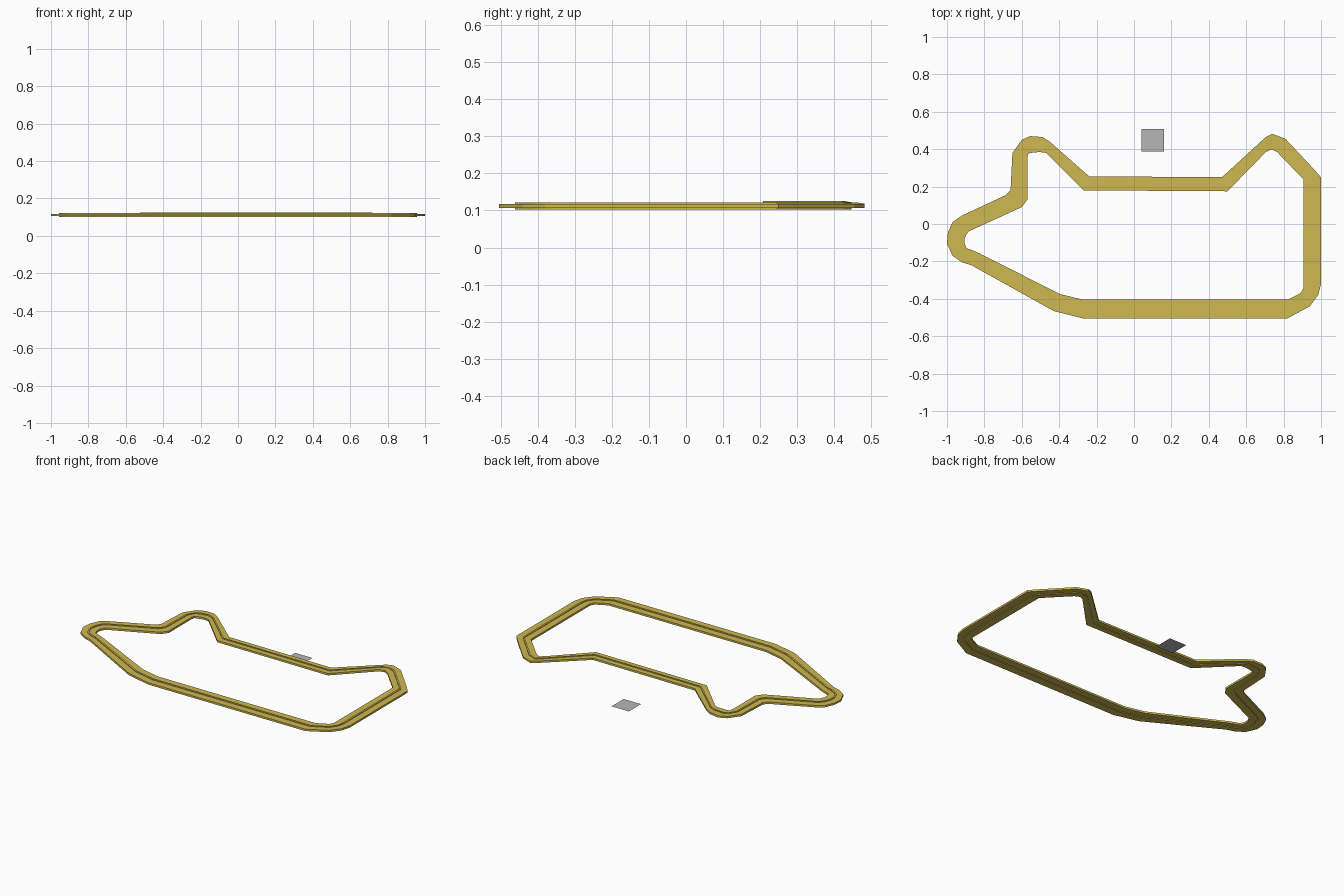
import bpy, bmesh

if "Cube" in bpy.data.objects:
    bpy.data.objects.remove(bpy.data.objects["Cube"])

# Stations around the circuit: outer x, outer y, inner x, inner y
STATIONS = [
    (-.27, -.505, -.27, -.405), (.82, -.505, .82, -.405),
    (.94, -.44, .89, -.37), (.985, -.38, .905, -.345),
    (1, -.32, .905, -.315), (1, .25, .905, .24),
    (.965, .29, .885, .26), (.81, .455, .765, .385),
    (.74, .482, .735, .40), (.705, .465, .705, .385),
    (.47, .25, .50, .175), (-.24, .255, -.27, .18),
    (-.45, .44, -.47, .38), (-.49, .465, -.505, .385),
    (-.555, .47, -.555, .38), (-.60, .45, -.565, .375),
    (-.65, .38, -.57, .355), (-.66, .18, -.57, .13),
    (-.685, .155, -.60, .09), (-.92, .045, -.885, -.04),
    (-.97, .01, -.895, -.055), (-.995, -.045, -.905, -.075),
    (-1, -.105, -.905, -.105), (-.97, -.17, -.895, -.13),
    (-.92, -.205, -.865, -.14), (-.87, -.22, -.83, -.155),
    (-.43, -.465, -.395, -.375),
]

# Cross-section: fraction across the width, height (slab with a low central rib)
HALF = [(0, .118), (.44, .118), (.44, .122), (.56, .122), (.56, .118), (1, .118)]
PROFILE = HALF + [(t, .224 - z) for t, z in reversed(HALF)]


def material(name, rgb):
    mat = bpy.data.materials.new(name)
    mat.diffuse_color = (*rgb, 1)
    mat.use_nodes = True
    mat.node_tree.nodes["Principled BSDF"].inputs["Base Color"].default_value = mat.diffuse_color
    return mat


def finish(bm, name, mat):
    mesh = bpy.data.meshes.new(name)
    bm.to_mesh(mesh)
    bm.free()
    mesh.materials.append(mat)
    obj = bpy.data.objects.new(name, mesh)
    bpy.context.collection.objects.link(obj)
    return obj


gold = material("gold", (.62, .48, .082))
grey = material("grey", (.47, .47, .47))

# Closed circuit swept through the stations
bm = bmesh.new()
rings = []
for ox, oy, ix, iy in STATIONS:
    lift = .003 if oy > .2 and -.5 < ox < .72 else 0   # slight rise at the back
    rings.append([bm.verts.new((ox + (ix - ox) * t, oy + (iy - oy) * t, z + lift))
                  for t, z in PROFILE])
n = len(PROFILE)
for k, ring in enumerate(rings):
    nxt = rings[(k + 1) % len(rings)]
    for j in range(n):
        m = (j + 1) % n
        bm.faces.new((ring[j], nxt[j], nxt[m], ring[m]))
bmesh.ops.recalc_face_normals(bm, faces=bm.faces)
finish(bm, "circuit_track", gold)

# Small square plate lying on the ground behind the back straight
bm = bmesh.new()
bmesh.ops.create_grid(bm, x_segments=1, y_segments=1, size=.06)
bmesh.ops.translate(bm, verts=bm.verts, vec=(.10, .448, 0))
finish(bm, "ground_plate", grey)
